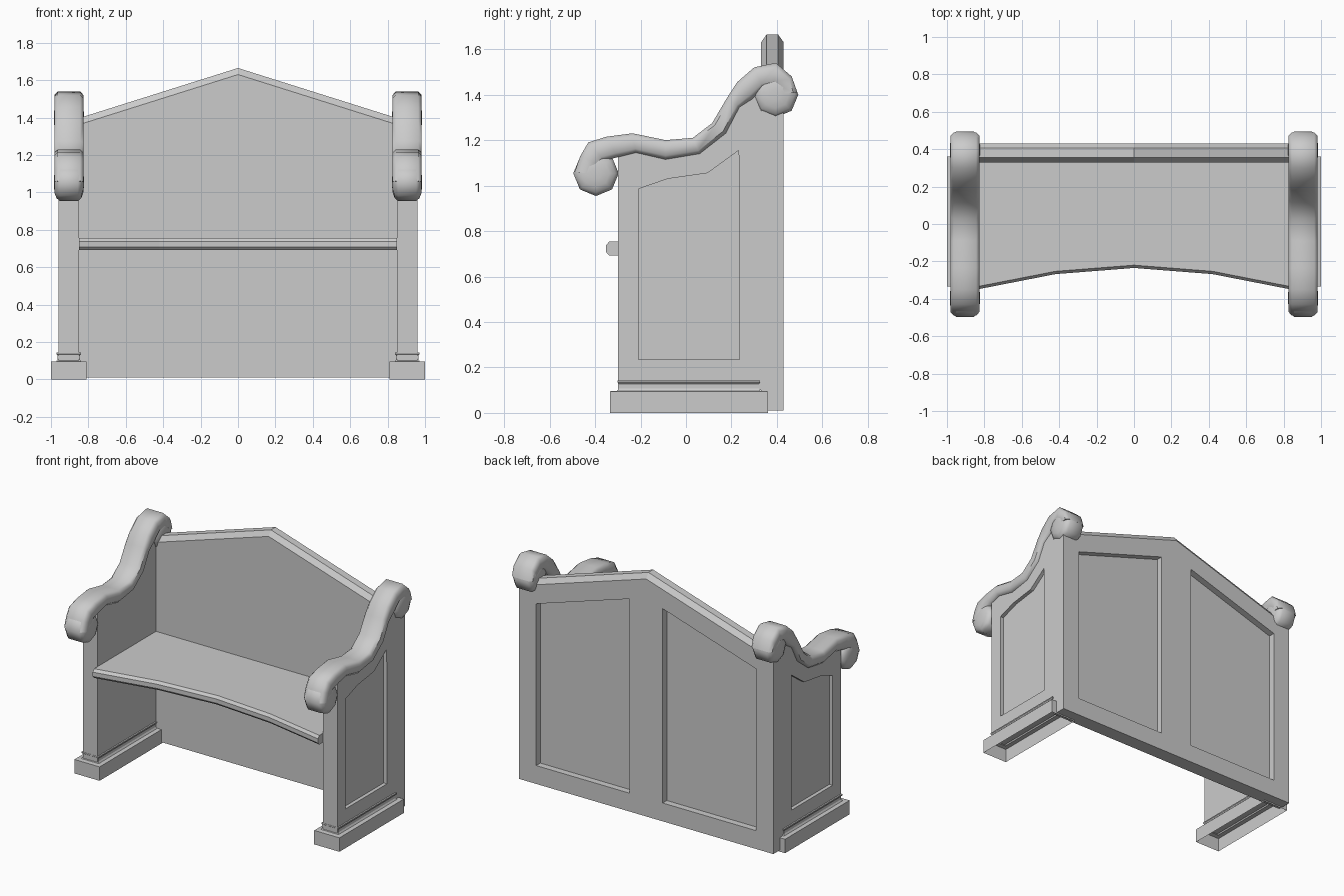
import bpy, bmesh, math

if "Cube" in bpy.data.objects:
    bpy.data.objects.remove(bpy.data.objects["Cube"])

grey = bpy.data.materials.new("plain_grey")
grey.use_nodes = True
tone = (0.6, 0.6, 0.6, 1)
grey.diffuse_color = tone
for node in grey.node_tree.nodes:
    if node.type == 'BSDF_PRINCIPLED':
        node.inputs["Base Color"].default_value = tone


def finish(name, bm, mirror=False, smooth=None):
    """Turn a bmesh into a named object, optionally mirrored and smoothed."""
    bmesh.ops.recalc_face_normals(bm, faces=bm.faces)
    mesh = bpy.data.meshes.new(name)
    bm.to_mesh(mesh)
    bm.free()
    mesh.materials.append(grey)
    obj = bpy.data.objects.new(name, mesh)
    bpy.context.collection.objects.link(obj)
    if smooth:
        mesh.polygons.foreach_set("use_smooth", [True] * len(mesh.polygons))
        mesh.set_sharp_from_angle(angle=math.radians(smooth))
    if mirror:
        mod = obj.modifiers.new("mirror", 'MIRROR')
        mod.use_mirror_merge = False
    return obj


def loft(name, rings, caps=(True, True), **options):
    """Skin a list of closed rings, capping the first and last if asked."""
    bm = bmesh.new()
    loops = [[bm.verts.new(p) for p in ring] for ring in rings]
    n = len(loops[0])
    for a, b in zip(loops, loops[1:]):
        for i in range(n):
            j = (i + 1) % n
            bm.faces.new((a[i], a[j], b[j], b[i]))
    if caps[0]:
        bm.faces.new(loops[0])
    if caps[1]:
        bm.faces.new(loops[-1])
    return finish(name, bm, **options)


def panelled_board(name, outline, panels, place, thickness, recess, **options):
    """Flat board whose face carries sunken panels; place(u, v, depth) -> xyz."""
    bm = bmesh.new()

    def ring(points, depth):
        return [bm.verts.new(place(u, v, depth)) for u, v in points]

    def walls(a, b):
        for i in range(len(a)):
            j = (i + 1) % len(a)
            bm.faces.new((a[i], a[j], b[j], b[i]))

    pairs = [(ring(outline, 0), ring(outline, thickness))]
    pairs += [(ring(p, 0), ring(p, recess)) for p in panels]
    for face_ring, deep_ring in pairs:
        walls(face_ring, deep_ring)
        bm.faces.new(deep_ring)
    rim = [bm.edges.get((r[i - 1], r[i])) for r, _ in pairs for i in range(len(r))]
    bmesh.ops.triangle_fill(bm, edges=rim, use_beauty=True)
    return finish(name, bm, **options)


# Back board with two sunken panels behind and a gabled top
HALF, FRONT, REAR, SLOPE, PEAK, FOOT = 0.96, 0.33, 0.43, 0.315, 1.63, 0.01


def gable(x):
    return PEAK - SLOPE * abs(x)


back_outline = [(-HALF, FOOT), (HALF, FOOT), (HALF, gable(HALF)),
                (0, PEAK), (-HALF, gable(HALF))]
back_panels = []
for s in (-1, 1):
    inner, outer = 0.125 * s, 0.83 * s
    back_panels.append([(inner, 0.135), (outer, 0.135),
                        (outer, gable(outer) - 0.13), (inner, gable(inner) - 0.13)])
panelled_board("back_board", back_outline, back_panels,
               lambda u, v, d: (u, REAR - d, v), REAR - FRONT, 0.045)

# Chamfered cap along the gable
cap_profile = [(FRONT, 0), (FRONT + 0.025, 0.035), (REAR - 0.025, 0.035), (REAR, 0)]
loft("back_cap", [[(x, y, gable(x) + dz) for y, dz in cap_profile]
                  for x in (-HALF, 0, HALF)])

# Bench ends with a sunken panel on the outside
end_outline = [(-0.3, 0.1), (FRONT, 0.1), (FRONT, 1.45), (0.26, 1.42), (0.21, 1.36),
               (0.145, 1.25), (0.04, 1.175), (-0.09, 1.16), (-0.22, 1.18), (-0.3, 1.16)]
end_panel = [(-0.21, 0.235), (0.235, 0.235), (0.232, 1.155),
             (0.095, 1.055), (-0.08, 1.03), (-0.21, 0.985)]
panelled_board("bench_end", end_outline, [end_panel],
               lambda u, v, d: (HALF - d, u, v), 0.11, 0.025, mirror=True)

# Plinths, open underneath, with a small moulding on top
CX, CY = 0.905, 0.0125
plinth_steps = [(0, 0.095, 0.3475), (0.095, 0.095, 0.3475), (0.097, 0.066, 0.316),
                (0.108, 0.059, 0.308), (0.128, 0.059, 0.308),
                (0.135, 0.065, 0.314), (0.143, 0.065, 0.314)]
corners = [(-1, -1), (1, -1), (1, 1), (-1, 1)]
loft("plinth", [[(CX + sx * hx, CY + sy * hy, z) for sx, sy in corners]
                for z, hx, hy in plinth_steps], caps=(False, True), mirror=True)

# Seat with a bowed, chamfered front edge
rings = []
for x, front in [(-0.85, -0.352), (-0.42, -0.268), (0, -0.235),
                 (0.42, -0.268), (0.85, -0.352)]:
    edge = [(0.015, 0.692), (0, 0.708), (0, 0.737), (0.015, 0.755)]
    rings.append([(x, FRONT + 0.01, 0.692)]
                 + [(x, front + dy, z) for dy, z in edge]
                 + [(x, FRONT + 0.01, 0.755)])
loft("seat", rings)

# Sweeping arm rests: upper and lower edge points from front to rear
ARM_X = 0.904
arm_path = [
    ((-0.49, 1.06), (-0.39, 1.05)), ((-0.465, 1.13), (-0.38, 1.09)),
    ((-0.43, 1.19), (-0.36, 1.11)), ((-0.35, 1.215), (-0.3, 1.125)),
    ((-0.235, 1.23), (-0.22, 1.145)), ((-0.09, 1.2), (-0.09, 1.115)),
    ((0.03, 1.21), (0.06, 1.14)), ((0.115, 1.275), (0.175, 1.23)),
    ((0.18, 1.385), (0.235, 1.345)), ((0.225, 1.455), (0.29, 1.38)),
    ((0.3, 1.52), (0.34, 1.43)), ((0.395, 1.54), (0.39, 1.44)),
    ((0.465, 1.48), (0.42, 1.42)), ((0.49, 1.41), (0.4, 1.4))]
# Cross-section: sideways offset and blend from lower to upper edge
arm_section = [(-0.06, 0), (0.06, 0), (0.078, 0.2), (0.078, 0.8),
               (0.06, 1), (-0.06, 1), (-0.078, 0.8), (-0.078, 0.2)]
loft("arm_rest", [[(ARM_X + dx, lo[0] + t * (up[0] - lo[0]), lo[1] + t * (up[1] - lo[1]))
                   for dx, t in arm_section] for up, lo in arm_path],
     mirror=True, smooth=50)

# Eight-sided scroll rolls with domed ends
dome = [(-0.08, 0.025), (-0.076, 0.06), (-0.066, 0.085), (-0.048, 0.1)]
roll_profile = dome + [(-dx, r) for dx, r in reversed(dome)]
for name, y, z in [("front_scroll", -0.396, 1.054), ("rear_scroll", 0.394, 1.4)]:
    loft(name, [[(ARM_X + dx, y + r * math.cos(k * math.pi / 4),
                  z + r * math.sin(k * math.pi / 4)) for k in range(8)]
                for dx, r in roll_profile], mirror=True, smooth=50)
